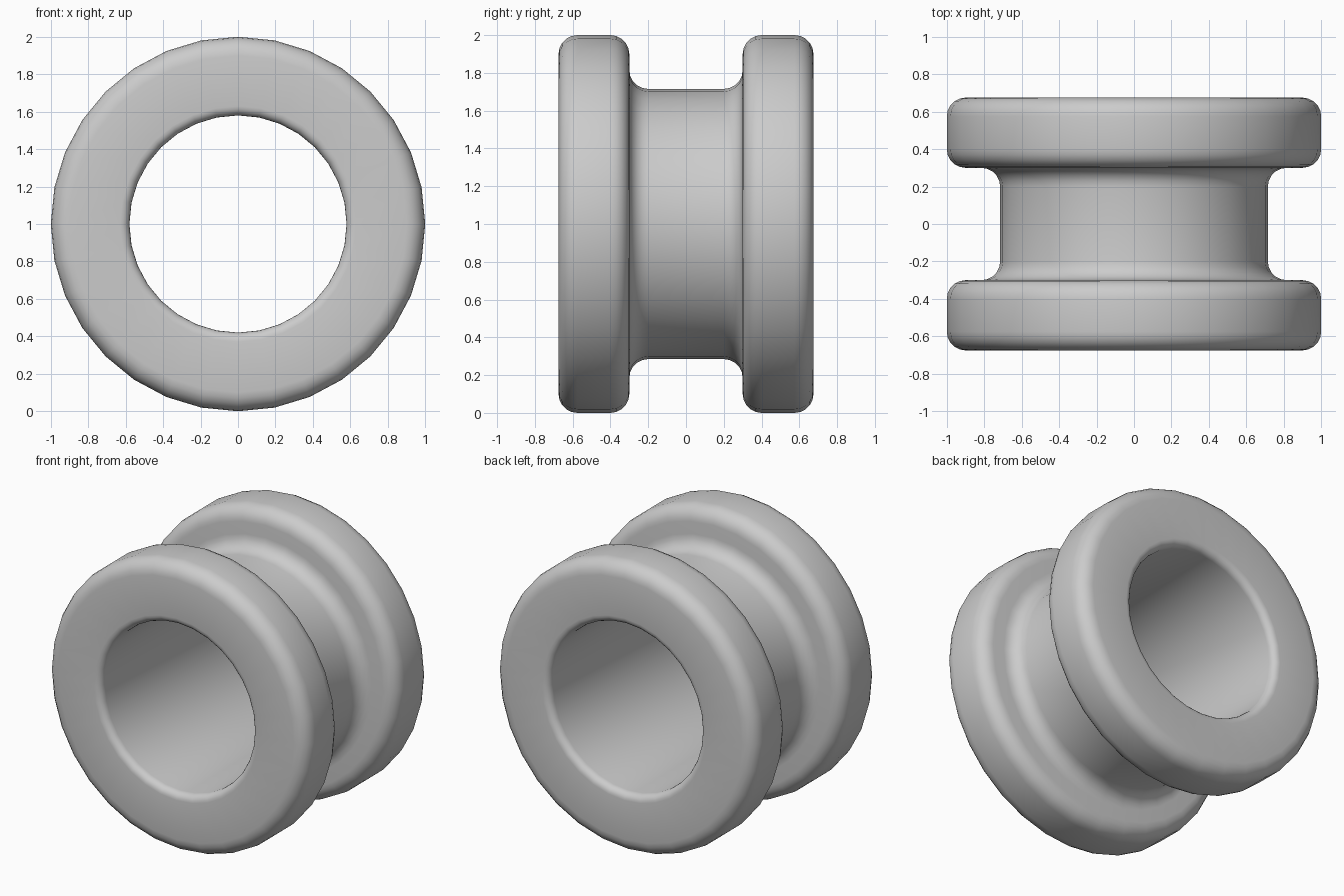
import bpy, bmesh, math

if "Cube" in bpy.data.objects:
    bpy.data.objects.remove(bpy.data.objects["Cube"])

SIDES = 32
R_OUT, R_NECK, R_HOLE = 1.0, 0.715, 0.58
Y_IN, Y_OUT = 0.30, 0.675


def arc(cr, cy, rad, a0, a1, n=5):
    """Points (radius, y) along a rounded corner, angles in degrees."""
    return [(cr + rad * math.cos(math.radians(a0 + (a1 - a0) * i / n)),
             cy + rad * math.sin(math.radians(a0 + (a1 - a0) * i / n))) for i in range(n + 1)]


# half profile: neck fillet, flange corners, hole lip
half = (arc(R_NECK + 0.1, Y_IN - 0.1, 0.1, 180, 90)
        + arc(R_OUT - 0.1, Y_IN + 0.1, 0.1, -90, 0)
        + arc(R_OUT - 0.1, Y_OUT - 0.1, 0.1, 0, 90)
        + arc(R_HOLE + 0.05, Y_OUT - 0.05, 0.05, 90, 180))
profile = half + [(r, -y) for r, y in reversed(half)]

# revolve the closed profile around the y axis
bm = bmesh.new()
rings = []
for s in range(SIDES):
    a = 2 * math.pi * s / SIDES
    rings.append([bm.verts.new((r * math.cos(a), y, 1 + r * math.sin(a))) for r, y in profile])
n = len(profile)
for s in range(SIDES):
    p, q = rings[s], rings[(s + 1) % SIDES]
    for i in range(n):
        j = (i + 1) % n
        bm.faces.new((p[i], p[j], q[j], q[i]))
bmesh.ops.recalc_face_normals(bm, faces=bm.faces)
mesh = bpy.data.meshes.new("flanged_bushing")
bm.to_mesh(mesh)
bm.free()

# plain grey material
mat = bpy.data.materials.new("grey")
mat.diffuse_color = (0.6, 0.6, 0.6, 1)
mat.use_nodes = True
mat.node_tree.nodes["Principled BSDF"].inputs["Base Color"].default_value = mat.diffuse_color
mesh.materials.append(mat)

obj = bpy.data.objects.new("flanged_bushing", mesh)
bpy.context.collection.objects.link(obj)
bpy.context.view_layer.objects.active = obj
obj.select_set(True)
bpy.ops.object.shade_smooth_by_angle(angle=math.radians(40))
